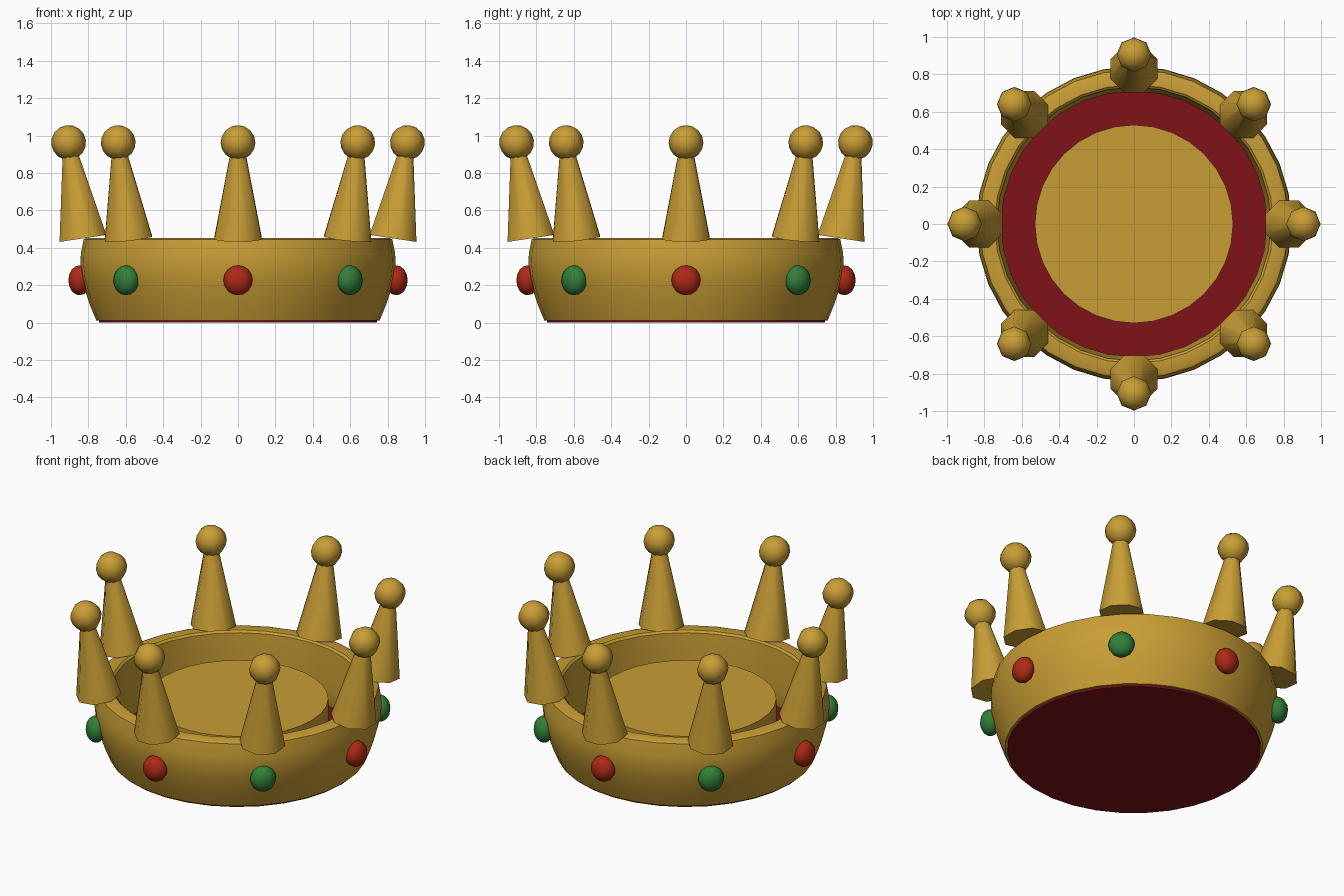
import bpy
import bmesh
from math import pi, radians, sin, cos
from mathutils import Matrix, Vector

default = bpy.data.objects.get("Cube")
if default:
    bpy.data.objects.remove(default)


def material(name, rgb):
    m = bpy.data.materials.new(name)
    m.use_nodes = True
    colour = (*rgb, 1)
    m.diffuse_color = colour
    m.node_tree.nodes["Principled BSDF"].inputs["Base Color"].default_value = colour
    return m


gold = material("gold", (0.58, 0.34, 0.035))
velvet = material("dark red velvet", (0.21, 0.006, 0.008))
red = material("red gem", (0.42, 0.022, 0.008))
green = material("green gem", (0.03, 0.21, 0.04))


def finish(name, bm, mat, angle):
    """Turn a bmesh into a shaded object."""
    bmesh.ops.recalc_face_normals(bm, faces=bm.faces)
    mesh = bpy.data.meshes.new(name)
    bm.to_mesh(mesh)
    bm.free()
    mesh.materials.append(mat)
    obj = bpy.data.objects.new(name, mesh)
    bpy.context.collection.objects.link(obj)
    bpy.ops.object.select_all(action="DESELECT")
    obj.select_set(True)
    bpy.context.view_layer.objects.active = obj
    bpy.ops.object.shade_smooth_by_angle(angle=radians(angle))
    return obj


def lathe(name, profile, mat, steps=32):
    """Spin a closed (radius, height) profile around z."""
    bm = bmesh.new()
    verts = [bm.verts.new((r, 0, z)) for r, z in profile]
    edges = [bm.edges.new((v, verts[i - 1])) for i, v in enumerate(verts)]
    bmesh.ops.spin(bm, geom=verts + edges, cent=(0, 0, 0), axis=(0, 0, 1),
                   angle=2 * pi, steps=steps, use_merge=True)
    bmesh.ops.remove_doubles(bm, verts=bm.verts, dist=0.0005)
    return finish(name, bm, mat, 35)


def cylinder(name, radius, bottom, top, mat):
    bm = bmesh.new()
    bmesh.ops.create_cone(bm, cap_ends=True, segments=32, radius1=radius,
                          radius2=radius, depth=top - bottom,
                          matrix=Matrix.Translation((0, 0, (top + bottom) / 2)))
    return finish(name, bm, mat, 35)


# Bulging band with a rounded rim
lathe("band", [(0.735, 0.012), (0.758, 0.012), (0.79, 0.09), (0.815, 0.165),
               (0.835, 0.24), (0.843, 0.31), (0.84, 0.37), (0.825, 0.445),
               (0.81, 0.452), (0.745, 0.452), (0.732, 0.44), (0.71, 0.2),
               (0.71, 0.05)], gold)

# Lining and raised centre
cylinder("base_lining", 0.744, 0, 0.09, velvet)
cylinder("centre_disc", 0.53, 0.05, 0.357, gold)

# Spikes leaning outward, each with a ball, and gems below them
lean = radians(8.5)
height = 0.47
for i in range(8):
    turn = Matrix.Rotation(i * pi / 4, 4, "Z")
    place = turn @ Matrix.Translation((0.829, 0, 0.45)) @ Matrix.Rotation(lean, 4, "Y")

    bm = bmesh.new()
    bmesh.ops.create_cone(
        bm, cap_ends=True, segments=8, radius1=0.137, radius2=0.042, depth=height,
        matrix=place @ Matrix.Translation((0, 0, height / 2)) @ Matrix.Rotation(pi / 8, 4, "Z"))
    finish(f"spike_{i + 1}", bm, gold, 50)

    bm = bmesh.new()
    bmesh.ops.create_uvsphere(bm, u_segments=8, v_segments=8, radius=0.093,
                              matrix=place @ Matrix.Translation((0, 0, 0.518)))
    finish(f"spike_ball_{i + 1}", bm, gold, 60)

    bm = bmesh.new()
    bmesh.ops.create_uvsphere(
        bm, u_segments=12, v_segments=8, radius=1,
        matrix=turn @ Matrix.Translation((0.847, 0, 0.226)) @ Matrix.Diagonal((0.06, 0.078, 0.08, 1)))
    finish(f"gem_{i + 1}", bm, green if i % 2 else red, 60)
